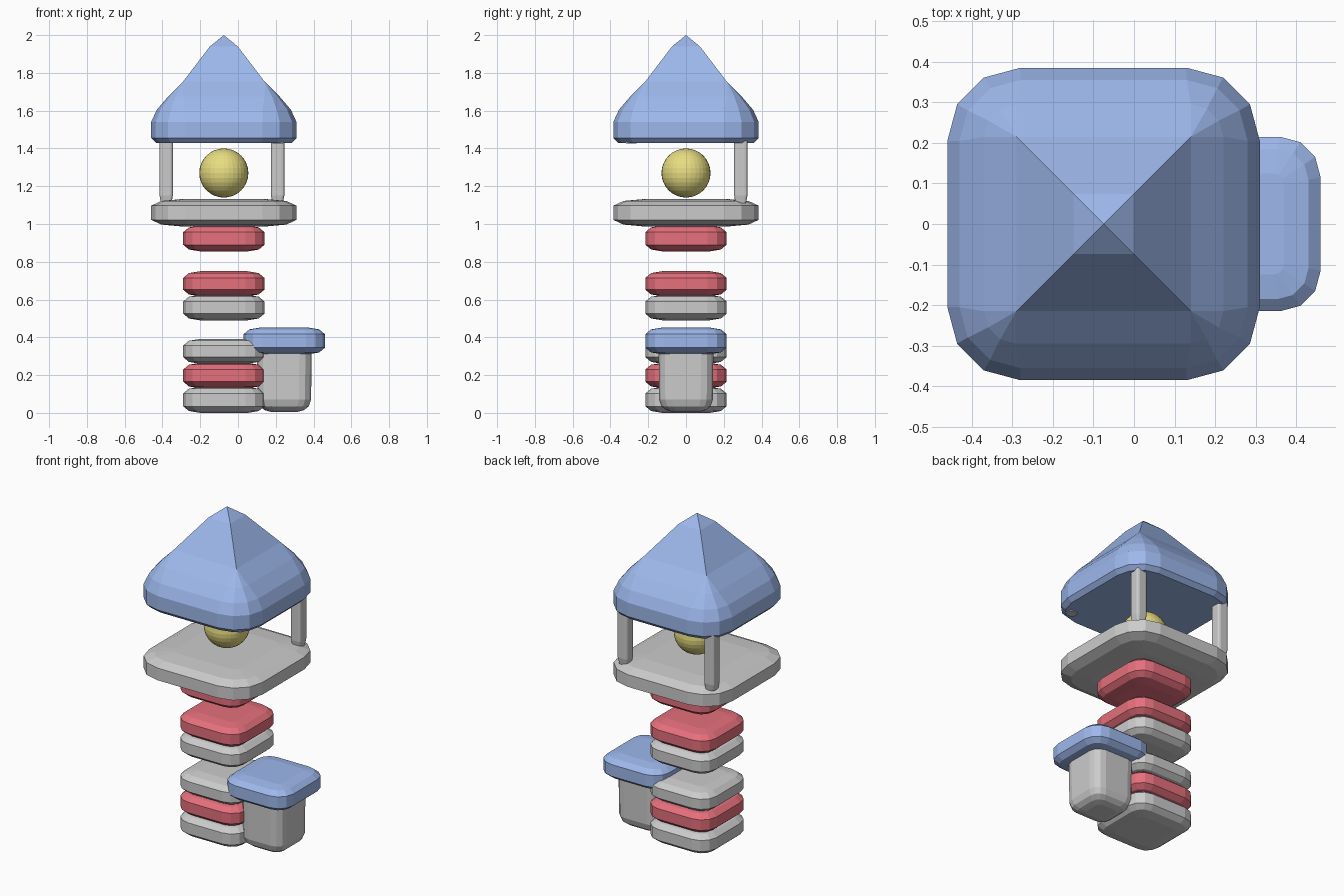
import bpy, bmesh, math

if "Cube" in bpy.data.objects:
    bpy.data.objects.remove(bpy.data.objects["Cube"])

CX = -0.075  # tower axis


def material(name, color):
    m = bpy.data.materials.new(name)
    m.diffuse_color = (*color, 1)
    m.use_nodes = True
    m.node_tree.nodes["Principled BSDF"].inputs["Base Color"].default_value = m.diffuse_color
    return m


RED = material("red", (0.78, 0.16, 0.20))
BLUE = material("blue", (0.34, 0.48, 0.84))
YELLOW = material("yellow", (0.80, 0.72, 0.22))


def ring(bm, cx, cy, h, r, z):
    """Rounded square with three facets per corner (plain square corners if r is 0)."""
    pts = []
    for q in range(4):
        base = q * math.pi / 2
        c = h - r
        sx, sy = [(1, 1), (-1, 1), (-1, -1), (1, -1)][q]
        for k in range(4 if r else 1):
            a = base + k * math.pi / 6
            dx, dy = (r * math.cos(a), r * math.sin(a)) if r else (0, 0)
            pts.append(bm.verts.new((cx + sx * c + dx, cy + sy * c + dy, z)))
    return pts


def bridge(bm, a, b):
    n = len(a)
    if len(b) == n:
        for i in range(n):
            j = (i + 1) % n
            bm.faces.new((a[i], a[j], b[j], b[i]))
    else:  # rounded ring up to a sharp-cornered ring
        for q in range(4):
            for k in range(3):
                bm.faces.new((a[4 * q + k], a[4 * q + k + 1], b[q]))
            bm.faces.new((a[4 * q + 3], a[(4 * q + 4) % n], b[(q + 1) % 4], b[q]))


def loft(name, cx, cy, profile, mat=None, spire=None):
    """profile: list of (half width, corner radius, z)."""
    bm = bmesh.new()
    rings = [ring(bm, cx, cy, *p) for p in profile]
    for a, b in zip(rings, rings[1:]):
        bridge(bm, a, b)
    bm.faces.new(rings[0][::-1])
    if spire is None:
        bm.faces.new(rings[-1])
    else:
        tip = bm.verts.new((cx, cy, spire))
        top = rings[-1]
        for i in range(4):
            bm.faces.new((top[i], top[(i + 1) % 4], tip))
    bmesh.ops.recalc_face_normals(bm, faces=bm.faces)
    me = bpy.data.meshes.new(name)
    bm.to_mesh(me)
    bm.free()
    ob = bpy.data.objects.new(name, me)
    bpy.context.collection.objects.link(ob)
    if mat:
        me.materials.append(mat)
    return ob


def slab(name, cx, h, r, z0, z1, mat=None, s=1.0):
    """Pillow-edged square slab; s scales the sideways rounding."""
    low = [(0.09 * s, 0.0), (0.03 * s, 0.01), (0, 0.035)]
    prof = [(h - d, r - d * 0.8, z0 + e) for d, e in low]
    prof += [(h - d, r - d * 0.8, z1 - e) for d, e in reversed(low)]
    return loft(name, cx, 0, prof, mat)


# Tower blocks, with gaps between some of them
for i, (z0, z1, mat) in enumerate([(0, 0.138, None), (0.13, 0.265, RED), (0.26, 0.392, None),
                                   (0.49, 0.625, None), (0.617, 0.75, RED), (0.855, 0.992, RED)]):
    slab(f"tower_block_{i + 1}", CX, 0.215, 0.1, z0, z1, mat)

# Gallery platform
slab("gallery", CX, 0.385, 0.18, 0.987, 1.132, None, 1.8)

# Entrance porch and its roof
loft("porch", 0.245, 0, [(0.07, 0.03, 0.005), (0.105, 0.05, 0.015), (0.13, 0.06, 0.035),
                         (0.142, 0.065, 0.07), (0.145, 0.065, 0.33)])
slab("porch_roof", 0.245, 0.215, 0.1, 0.31, 0.452, BLUE)

# Two rear posts and a stub of the broken front one
for name, x, y, z0 in [("left_post", -0.38, 0.29, 1.11), ("right_post", 0.21, 0.29, 1.11),
                       ("post_stub", 0.21, -0.29, 1.425)]:
    loft(name, x, y, [(0.028, 0.012, z0), (0.035, 0.015, z0 + 0.04), (0.035, 0.015, 1.48)])

# Lamp
bpy.ops.mesh.primitive_uv_sphere_add(segments=32, ring_count=16, radius=0.13, location=(CX, 0, 1.27))
lamp = bpy.context.object
lamp.name = "lamp"
lamp.data.materials.append(YELLOW)

# Pointed roof: rounded eaves blending into a sharp pyramid
loft("roof", CX, 0, [(0.36, 0.16, 1.43), (0.385, 0.18, 1.455), (0.385, 0.18, 1.54),
                     (0.355, 0.15, 1.605), (0.295, 0.08, 1.675), (0.215, 0, 1.755),
                     (0.074, 0, 1.94)], BLUE, 2.0)
